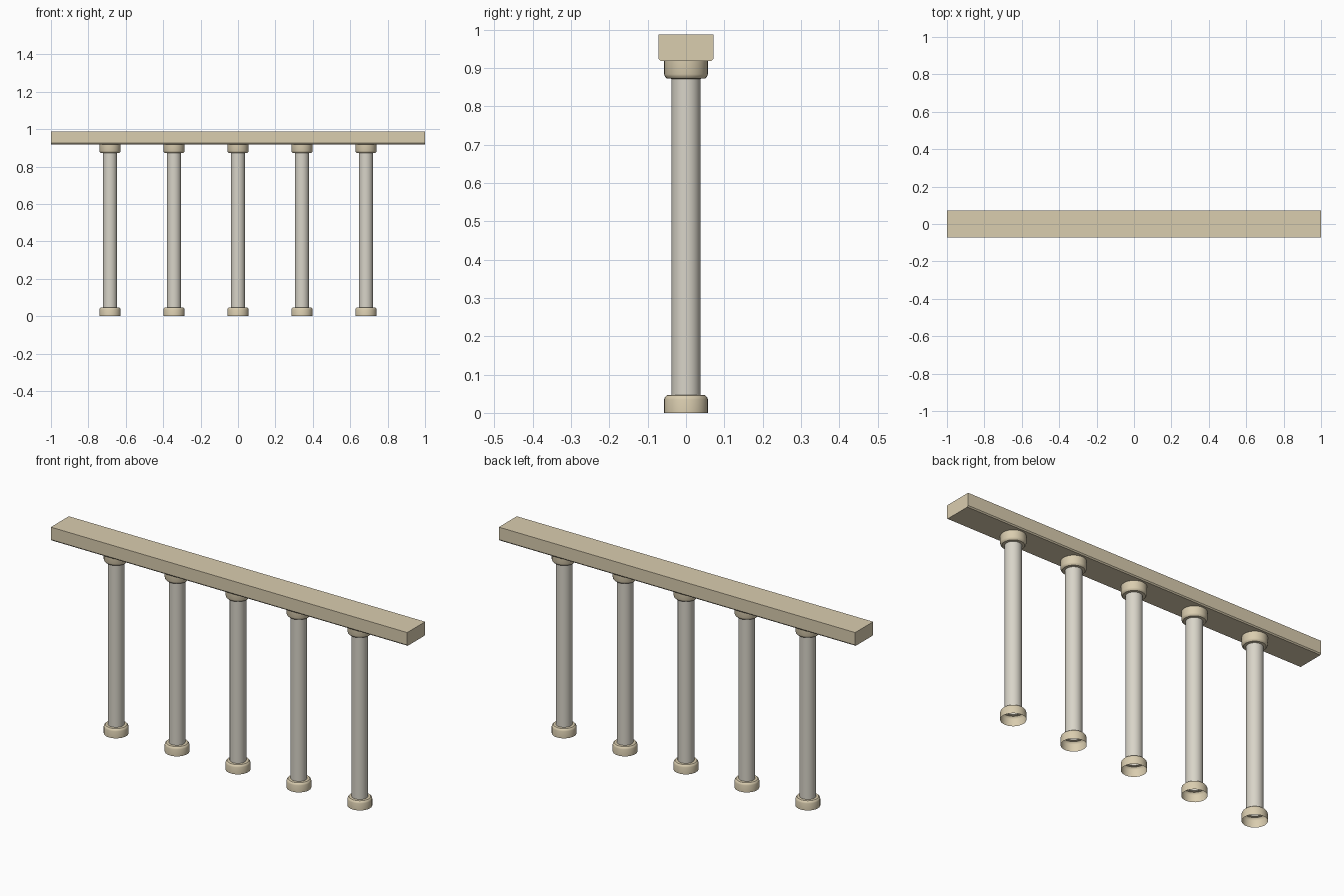
import bpy, bmesh, math

if "Cube" in bpy.data.objects:
    bpy.data.objects.remove(bpy.data.objects["Cube"])

SEG = 32
SPACING = 0.342


def material(name, rgb):
    m = bpy.data.materials.new(name)
    m.diffuse_color = (*rgb, 1)
    m.use_nodes = True
    m.node_tree.nodes["Principled BSDF"].inputs["Base Color"].default_value = m.diffuse_color
    return m


stone = material("warm sandstone", (0.70, 0.61, 0.43))
pale = material("pale grey stone", (0.69, 0.66, 0.58))


def add_object(name, bm, mat):
    me = bpy.data.meshes.new(name)
    bm.to_mesh(me)
    bm.free()
    me.materials.append(mat)
    ob = bpy.data.objects.new(name, me)
    bpy.context.collection.objects.link(ob)
    return ob


def lathe(name, profile, x, mat):
    """Open surface turned around a vertical axis; profile runs upward as (radius, z)."""
    bm = bmesh.new()
    rings = [[bm.verts.new((x + r * math.cos(2 * math.pi * i / SEG),
                            r * math.sin(2 * math.pi * i / SEG), z))
              for i in range(SEG)] for r, z in profile]
    for a, b in zip(rings, rings[1:]):
        for i in range(SEG):
            j = (i + 1) % SEG
            bm.faces.new((a[i], a[j], b[j], b[i]))
    ob = add_object(name, bm, mat)
    bpy.context.view_layer.objects.active = ob
    ob.select_set(True)
    bpy.ops.object.shade_smooth_by_angle(angle=math.radians(35))
    ob.select_set(False)


# columns: hollow base collar, tube shaft, mirrored capital
collar = [(0.057, 0), (0.057, 0.035), (0.055, 0.041), (0.050, 0.046), (0.038, 0.047)]
capital = [(r, 0.919 - z) for r, z in reversed(collar)]
for k in range(5):
    x = (k - 2) * SPACING
    lathe(f"column_base_{k + 1}", collar, x, stone)
    lathe(f"column_shaft_{k + 1}", [(0.038, 0.047), (0.038, 0.872)], x, pale)
    lathe(f"column_capital_{k + 1}", capital, x, stone)

# beam: cross-section with small chamfers on the lower edges, extruded along x
section = [(-0.072, 0.988), (-0.072, 0.925), (-0.067, 0.919),
           (0.067, 0.919), (0.072, 0.925), (0.072, 0.988)]
bm = bmesh.new()
end = bm.faces.new([bm.verts.new((-1, y, z)) for y, z in section])
new = bmesh.ops.extrude_face_region(bm, geom=[end], use_keep_orig=True)["geom"]
bmesh.ops.translate(bm, vec=(2, 0, 0),
                    verts=[g for g in new if isinstance(g, bmesh.types.BMVert)])
bmesh.ops.recalc_face_normals(bm, faces=bm.faces)
add_object("top_beam", bm, stone)
